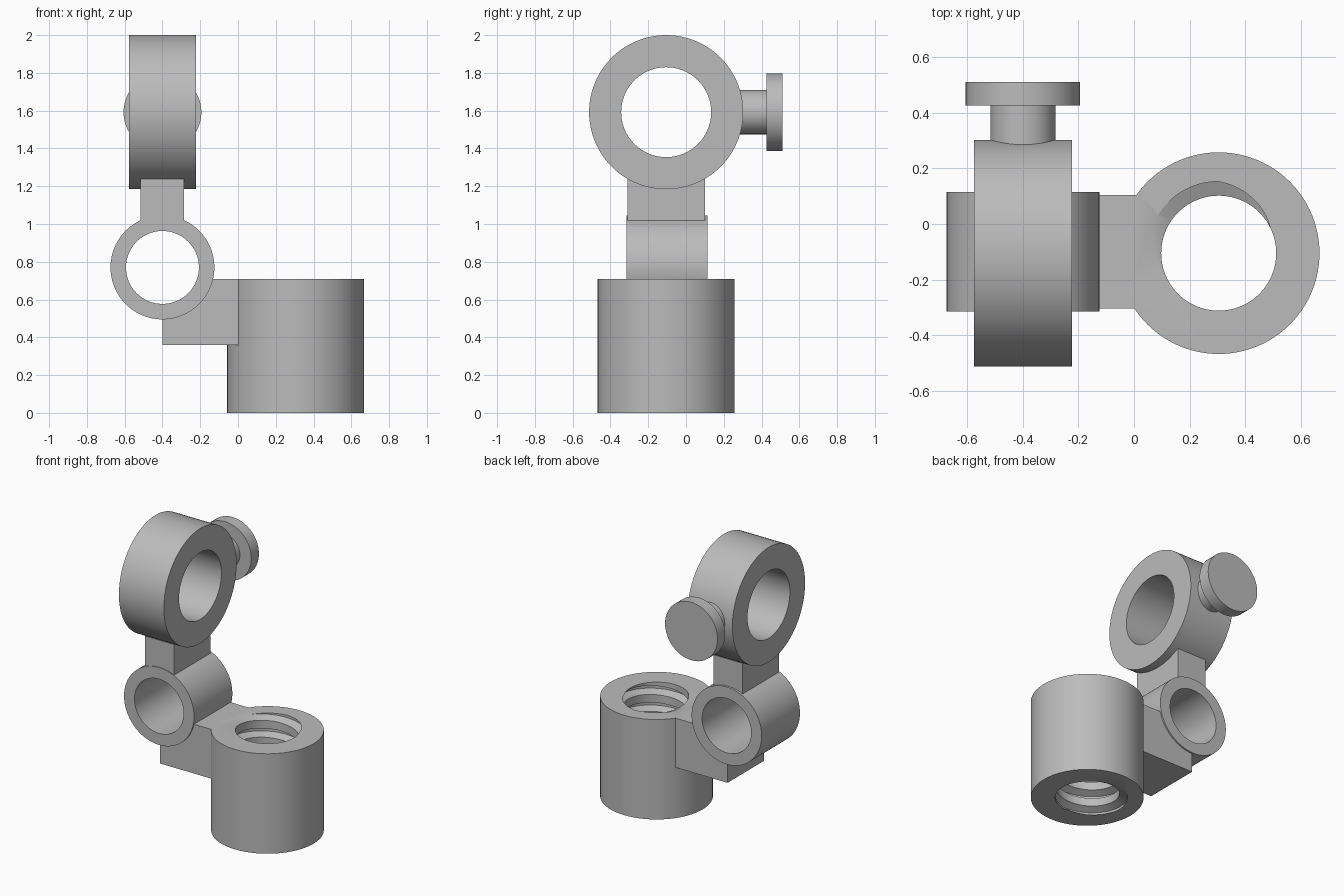
import bpy, bmesh, math
from mathutils import Matrix, Vector

if "Cube" in bpy.data.objects:
    bpy.data.objects.remove(bpy.data.objects["Cube"])

grey = bpy.data.materials.new("plain_grey")
grey.use_nodes = True
grey.diffuse_color = (0.5, 0.5, 0.5, 1)
grey.node_tree.nodes["Principled BSDF"].inputs["Base Color"].default_value = (0.5, 0.5, 0.5, 1)

SEGMENTS = 96
TURN = {"X": Matrix.Rotation(math.pi / 2, 4, "Y"),
        "Y": Matrix.Rotation(-math.pi / 2, 4, "X"),
        "Z": Matrix.Identity(4)}


def make_object(name, bm):
    bmesh.ops.recalc_face_normals(bm, faces=bm.faces)
    mesh = bpy.data.meshes.new(name)
    bm.to_mesh(mesh)
    bm.free()
    mesh.materials.append(grey)
    obj = bpy.data.objects.new(name, mesh)
    bpy.context.collection.objects.link(obj)
    return obj


def box(name, low, high):
    bm = bmesh.new()
    bmesh.ops.create_cube(bm, size=1)
    low, high = Vector(low), Vector(high)
    for v in bm.verts:
        v.co = (low + high) / 2 + v.co * (high - low)
    return make_object(name, bm)


def cylinder(name, axis, centre, radius, length):
    bm = bmesh.new()
    bmesh.ops.create_cone(bm, cap_ends=True, segments=SEGMENTS, radius1=radius,
                          radius2=radius, depth=length,
                          matrix=Matrix.Translation(centre) @ TURN[axis])
    return make_object(name, bm)


def tube(name, axis, centre, outer, inner, length):
    bm = bmesh.new()
    h = length / 2
    place = Matrix.Translation(centre) @ TURN[axis]
    rings = []
    for r, z in ((outer, -h), (outer, h), (inner, h), (inner, -h)):
        angles = [2 * math.pi * i / SEGMENTS for i in range(SEGMENTS)]
        rings.append([bm.verts.new(place @ Vector((r * math.cos(a), r * math.sin(a), z)))
                      for a in angles])
    for k in range(4):
        a, b = rings[k], rings[(k + 1) % 4]
        for i in range(SEGMENTS):
            j = (i + 1) % SEGMENTS
            bm.faces.new((a[i], a[j], b[j], b[i]))
    return make_object(name, bm)


def threaded_rod(name, centre, crest, root, pitch, bottom, turns):
    # one pitch of the groove as (radius, height fraction), swept up a helix
    groove = ((crest, 0.24), (root, 0.42), (root, 0.58), (crest, 0.76))
    step = len(groove)
    bm = bmesh.new()
    columns = []
    for i in range(SEGMENTS):
        a = 2 * math.pi * i / SEGMENTS
        columns.append([bm.verts.new((centre[0] + r * math.cos(a), centre[1] + r * math.sin(a),
                                      bottom + pitch * (t + f + i / SEGMENTS)))
                        for t in range(turns) for r, f in groove])
    count = len(columns[0])
    for i in range(SEGMENTS):
        here = columns[i]
        after = columns[i + 1] if i + 1 < SEGMENTS else columns[0][step:]
        for k in range(min(count, len(after)) - 1):
            bm.faces.new((here[k], after[k], after[k + 1], here[k + 1]))
    # close both ends with a fan well outside the socket
    rim = [e for e in bm.edges if e.is_boundary]
    middle = bottom + pitch * turns / 2
    for above in (False, True):
        edges = [e for e in rim if (e.verts[0].co.z > middle) == above]
        z = sum(e.verts[0].co.z for e in edges) / len(edges)
        hub = bm.verts.new((centre[0], centre[1], z + (0.2 if above else -0.2)))
        for e in edges:
            bm.faces.new((e.verts[0], e.verts[1], hub))
    return make_object(name, bm)


def cut(target, cutter):
    mod = target.modifiers.new("cut", "BOOLEAN")
    mod.operation = "DIFFERENCE"
    mod.solver = "EXACT"
    mod.object = cutter
    bpy.context.view_layer.update()
    bpy.context.view_layer.objects.active = target
    bpy.ops.object.modifier_apply(modifier=mod.name)
    bpy.data.objects.remove(cutter)


MID_Y = -0.105
CLAMP_X = -0.4
SOCKET = (0.305, MID_Y, 0.355)
HINGE = (CLAMP_X, MID_Y + 0.005, 0.77)
RING_Z = 1.592

# Threaded socket
socket = cylinder("threaded_socket", "Z", SOCKET, 0.363, 0.71)
PITCH = 0.12
cut(socket, threaded_rod("thread_cutter", SOCKET, 0.207, 0.258, PITCH,
                         0.70 - PITCH * 7.75, 11))

# Arm between socket and hinge tube, hollowed where they pass through it
arm = box("arm", (CLAMP_X, -0.305, 0.36), (0.1, 0.105, 0.71))
cut(arm, cylinder("hinge_cutter", "Y", HINGE, 0.23, 1))
cut(arm, cylinder("socket_cutter", "Z", SOCKET, 0.35, 2))

# Hinge tube, neck and upper ring
hinge = tube("hinge_tube", "Y", HINGE, 0.275, 0.193, 0.43)
neck = box("neck", (CLAMP_X - 0.115, -0.31, 1.0), (CLAMP_X + 0.115, 0.1, 1.237))
ring = tube("upper_ring", "X", (CLAMP_X, MID_Y, RING_Z), 0.408, 0.238, 0.353)

# Clamping screw
shaft = cylinder("screw_shaft", "Y", (CLAMP_X, 0.34, RING_Z), 0.117, 0.2)
head = cylinder("screw_head", "Y", (CLAMP_X, 0.469, RING_Z), 0.206, 0.086)

for obj in (socket, arm, hinge, neck, ring, shaft, head):
    bpy.ops.object.select_all(action="DESELECT")
    obj.select_set(True)
    bpy.context.view_layer.objects.active = obj
    bpy.ops.object.shade_smooth_by_angle(angle=math.radians(30))
